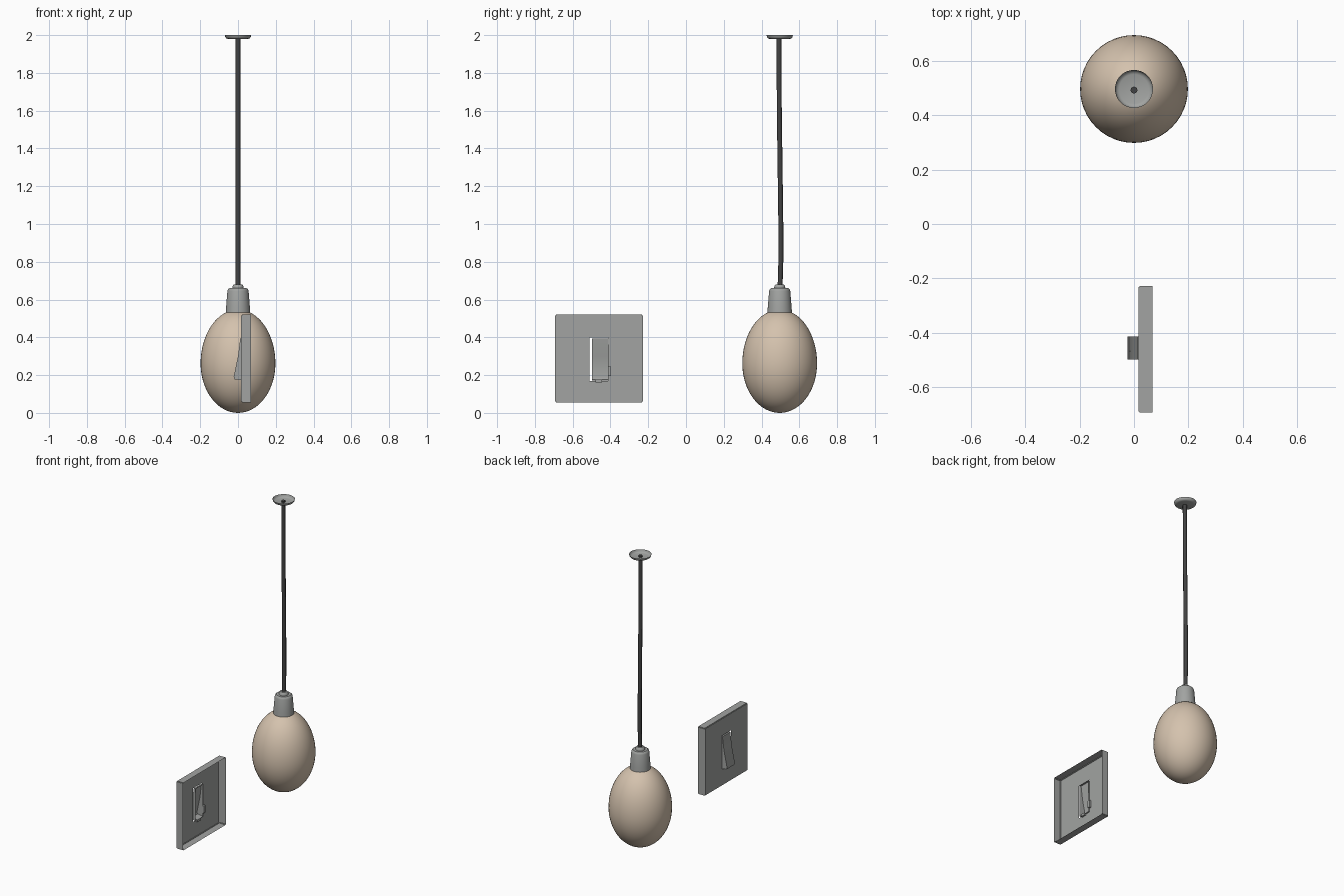
import bpy, bmesh, math
from mathutils import Vector

if "Cube" in bpy.data.objects:
    bpy.data.objects.remove(bpy.data.objects["Cube"])


def material(name, rgb):
    m = bpy.data.materials.new(name)
    m.diffuse_color = (*rgb, 1)
    m.use_nodes = True
    m.node_tree.nodes["Principled BSDF"].inputs["Base Color"].default_value = m.diffuse_color
    return m


GREY = material("grey_plastic", (0.36, 0.37, 0.36))
DARK = material("dark_cord", (0.055, 0.055, 0.055))
SHELL = material("warm_egg", (0.66, 0.54, 0.42))
LAMP_Y = 0.496


def make_object(name, bm, mat, smooth=True):
    mesh = bpy.data.meshes.new(name)
    bm.to_mesh(mesh)
    bm.free()
    ob = bpy.data.objects.new(name, mesh)
    bpy.context.collection.objects.link(ob)
    mesh.materials.append(mat)
    if smooth:
        bpy.ops.object.select_all(action='DESELECT')
        ob.select_set(True)
        bpy.context.view_layer.objects.active = ob
        bpy.ops.object.shade_smooth_by_angle(angle=math.radians(40))
    return ob


def lathe(name, profile, mat, sides=48):
    """Revolve (radius, z) points, listed bottom to top, about the lamp axis."""
    bm = bmesh.new()
    rings = []
    for r, z in profile:
        rings.append([bm.verts.new((r * math.cos(2 * math.pi * i / sides),
                                    LAMP_Y + r * math.sin(2 * math.pi * i / sides), z))
                      for i in range(sides)])
    for a, b in zip(rings, rings[1:]):
        for i in range(sides):
            j = (i + 1) % sides
            bm.faces.new((a[i], a[j], b[j], b[i]))
    bmesh.ops.remove_doubles(bm, verts=bm.verts, dist=1e-5)
    return make_object(name, bm, mat)


def box(name, lo, hi, mat):
    bm = bmesh.new()
    bmesh.ops.create_cube(bm, size=1)
    for v in bm.verts:
        v.co = Vector([lo[k] + (v.co[k] + 0.5) * (hi[k] - lo[k]) for k in range(3)])
    return make_object(name, bm, mat, False)


# Egg-shaped globe: two half ellipses with a taller upper half
egg = []
for i in range(33):
    t = -math.pi / 2 + i * math.pi / 32
    c = 0.262
    z = c + math.sin(t) * (0.262 if t < 0 else 0.285)
    egg.append((0.198 * max(math.cos(t), 0), z))
lathe("egg_globe", egg, SHELL)

# Socket with a small cord grip on top
lathe("lamp_socket", [(0, 0.53), (0.065, 0.53), (0.063, 0.56), (0.056, 0.645),
                      (0.053, 0.654), (0.046, 0.66), (0.03, 0.66), (0.028, 0.672),
                      (0.022, 0.68), (0, 0.68)], GREY, 32)

# Ceiling rose: a shallow dish, open on top
lathe("ceiling_rose", [(0, 1.98), (0.054, 1.98), (0.062, 1.983),
                       (0.067, 1.989), (0.070, 2.0)], GREY, 32)

# Slightly bowed hanging cord
curve = bpy.data.curves.new("cord_path", 'CURVE')
curve.dimensions = '3D'
curve.bevel_depth = 0.013
curve.bevel_resolution = 2
curve.use_fill_caps = True
path = [(0.498, 0.67), (0.502, 0.80), (0.502, 1.0), (0.498, 1.3),
        (0.494, 1.6), (0.492, 1.99)]
spline = curve.splines.new('POLY')
spline.points.add(len(path) - 1)
for p, (y, z) in zip(spline.points, path):
    p.co = (0, y, z, 1)
curve.materials.append(DARK)
cord = bpy.data.objects.new("hanging_cord", curve)
bpy.context.collection.objects.link(cord)

# Switch plate: thin shell open at the back, with a slot for the rocker
ys = [-0.693, -0.512, -0.412, -0.228]
zs = [0.056, 0.17, 0.40, 0.52]
bm = bmesh.new()
g = [[bm.verts.new((0.016, y, z)) for z in zs] for y in ys]
for i in range(3):
    for j in range(3):
        if (i, j) != (1, 1):
            bm.faces.new((g[i][j], g[i][j + 1], g[i + 1][j + 1], g[i + 1][j]))
rim = [e for e in bm.edges if e.is_boundary
       and not all(v.co.y in (g[1][0].co.y, g[2][0].co.y)
                   and 0.1 < v.co.z < 0.45 for v in e.verts)]
out = bmesh.ops.extrude_edge_only(bm, edges=rim)["geom"]
bmesh.ops.translate(bm, vec=(0.052, 0, 0),
                    verts=[v for v in out if isinstance(v, bmesh.types.BMVert)])
bmesh.ops.recalc_face_normals(bm, faces=bm.faces)
corner = [e for e in bm.edges if len(e.link_faces) == 2 and e.calc_face_angle() > 1]
bmesh.ops.bevel(bm, geom=corner, offset=0.004, segments=2, affect='EDGES')
make_object("switch_plate", bm, GREY)

# Rocker: tilted wedge, hollow and open at the back
bm = bmesh.new()
section = [(0.024, 0.172), (-0.018, 0.178), (-0.023, 0.19), (0.0, 0.30),
           (0.012, 0.394), (0.024, 0.394)]
sides = [[bm.verts.new((x, y, z)) for x, z in section] for y in (-0.498, -0.413)]
for k in range(len(section) - 1):
    bm.faces.new((sides[0][k], sides[0][k + 1], sides[1][k + 1], sides[1][k]))
for s in sides:
    bm.faces.new(s)
bmesh.ops.recalc_face_normals(bm, faces=bm.faces)
make_object("switch_rocker", bm, GREY)

# Small pivot pin and stop tab behind the plate
box("rocker_pin", (0.018, -0.414, 0.195), (0.03, -0.396, 0.245), GREY)
box("rocker_stop", (0.018, -0.48, 0.16), (0.03, -0.445, 0.176), GREY)
